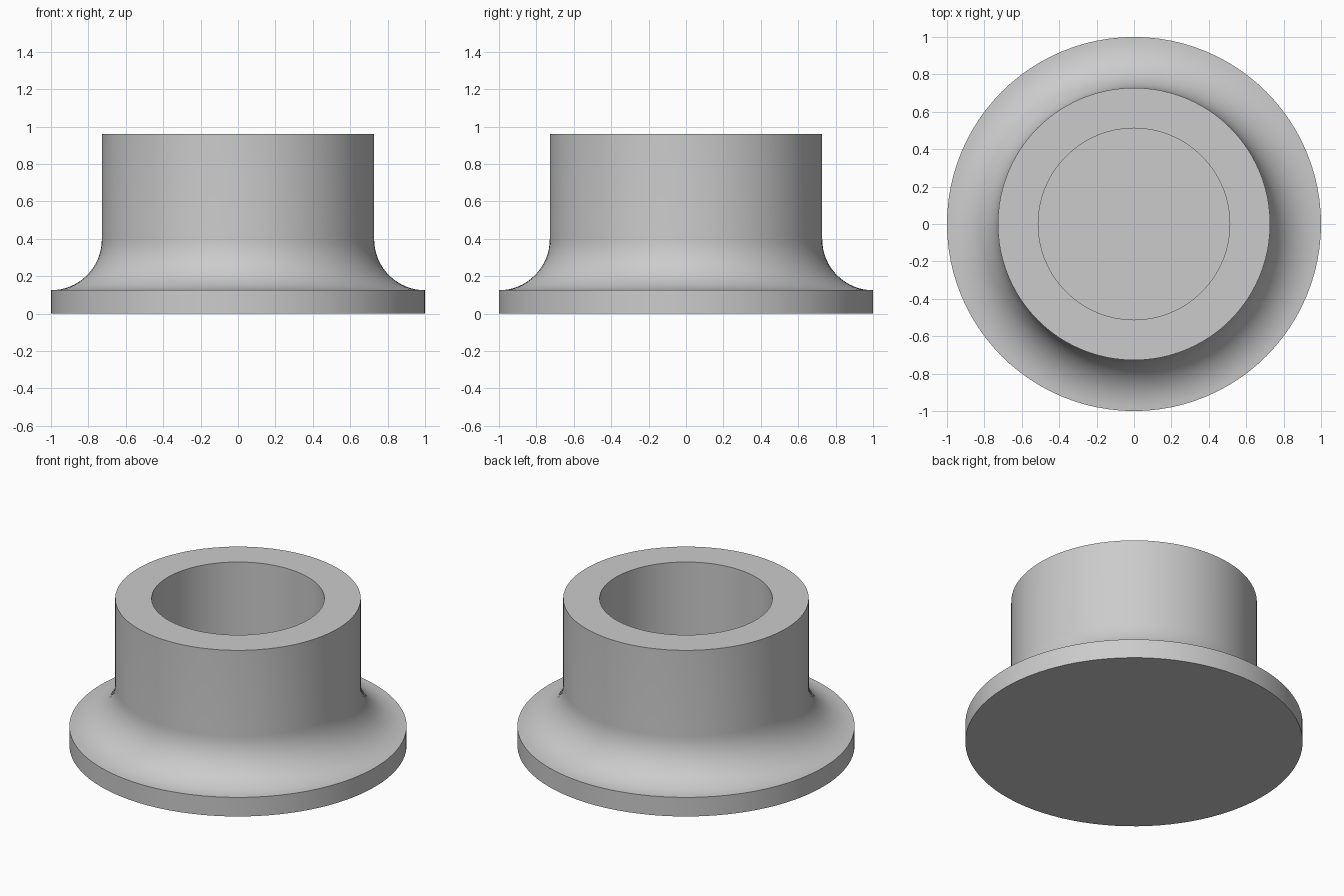
import bpy, bmesh, math

if "Cube" in bpy.data.objects:
    bpy.data.objects.remove(bpy.data.objects["Cube"])

SEGMENTS = 96
R_FLANGE, R_COLLAR, R_BORE = 1.0, 0.728, 0.512
Z_FLANGE, Z_TOP, Z_FLOOR = 0.125, 0.96, 0.125
FILLET = R_FLANGE - R_COLLAR

# Half profile: base, flange rim, concave fillet, collar wall, blind bore
profile = [(0, 0), (R_FLANGE, 0)]
steps = 16
for i in range(steps + 1):
    a = math.pi / 2 * i / steps
    profile.append((R_FLANGE - FILLET * math.sin(a),
                    Z_FLANGE + FILLET * (1 - math.cos(a))))
profile += [(R_COLLAR, Z_TOP), (R_BORE, Z_TOP), (R_BORE, Z_FLOOR), (0, Z_FLOOR)]

# Revolve the profile about z
bm = bmesh.new()
verts = [bm.verts.new((r, 0, z)) for r, z in profile]
edges = [bm.edges.new(pair) for pair in zip(verts, verts[1:])]
bmesh.ops.spin(bm, geom=verts + edges, cent=(0, 0, 0), axis=(0, 0, 1),
               angle=2 * math.pi, steps=SEGMENTS, use_merge=True)
bmesh.ops.remove_doubles(bm, verts=bm.verts, dist=1e-5)
bmesh.ops.recalc_face_normals(bm, faces=bm.faces)
mesh = bpy.data.meshes.new("flanged_bushing")
bm.to_mesh(mesh)
bm.free()

bushing = bpy.data.objects.new("flanged_bushing", mesh)
bpy.context.collection.objects.link(bushing)

# Plain grey metal
grey = bpy.data.materials.new("grey")
grey.diffuse_color = (0.6, 0.6, 0.6, 1)
grey.use_nodes = True
grey.node_tree.nodes["Principled BSDF"].inputs["Base Color"].default_value = grey.diffuse_color
mesh.materials.append(grey)

# Smooth walls with crisp rims
bpy.context.view_layer.objects.active = bushing
bushing.select_set(True)
bpy.ops.object.shade_smooth_by_angle(angle=math.radians(30))
